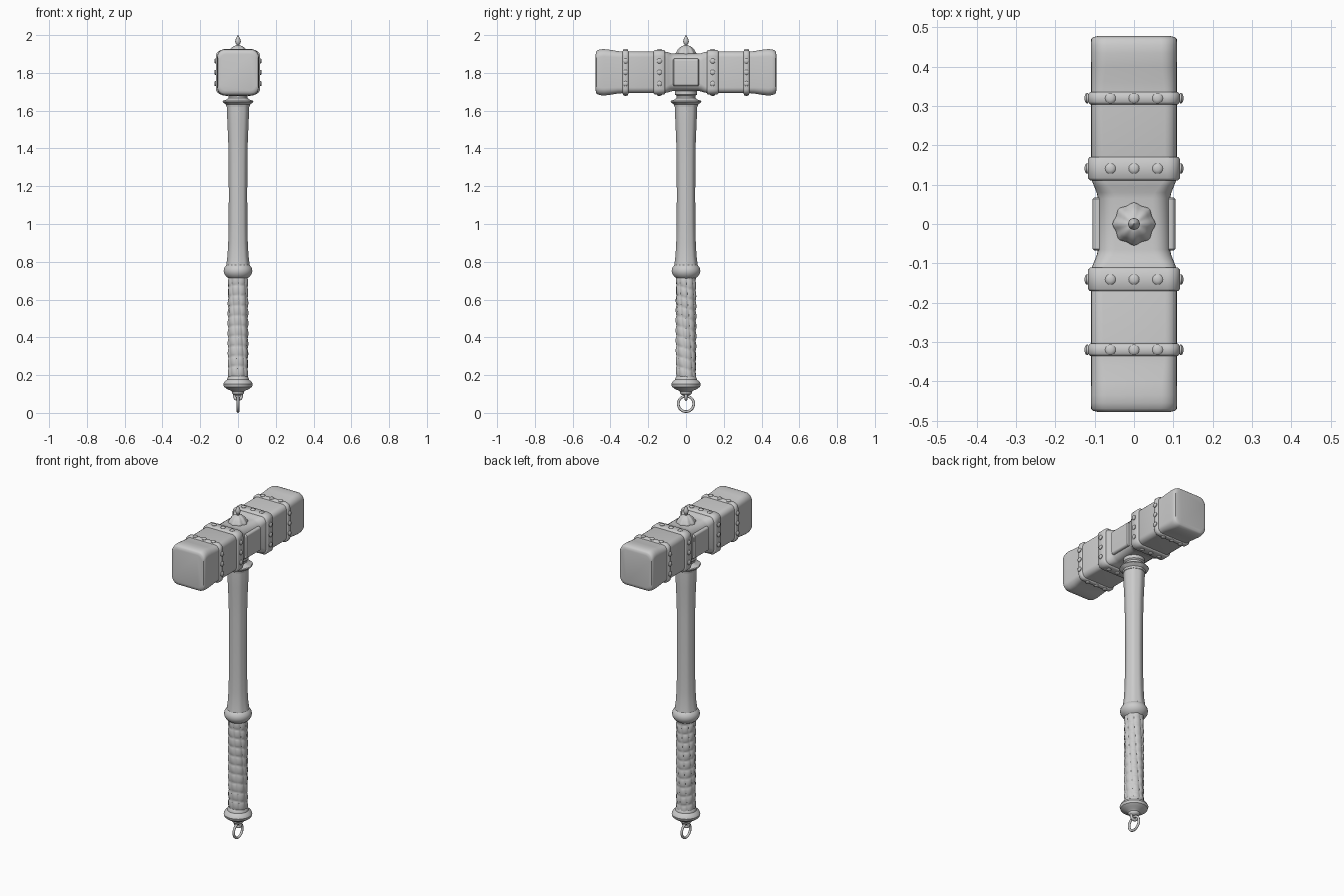
import bpy, math
from mathutils import Matrix, Vector

if "Cube" in bpy.data.objects:
    bpy.data.objects.remove(bpy.data.objects["Cube"])

ZC = 1.803  # height of the head axis


def finish(ob, angle=35):
    bpy.ops.object.select_all(action='DESELECT')
    ob.select_set(True)
    bpy.context.view_layer.objects.active = ob
    bpy.ops.object.shade_smooth_by_angle(angle=math.radians(angle))
    return ob


def loft(name, rings, angle=35, closed=False):
    n, m = len(rings[0]), len(rings)
    verts = [p for r in rings for p in r]
    faces = []
    for i in range(m if closed else m - 1):
        a, b = i * n, ((i + 1) % m) * n
        for j in range(n):
            k = (j + 1) % n
            faces.append((a + j, a + k, b + k, b + j))
    if not closed:
        faces += [tuple(range(n))[::-1], tuple(range((m - 1) * n, m * n))]
    me = bpy.data.meshes.new(name)
    me.from_pydata(verts, [], faces)
    ob = bpy.data.objects.new(name, me)
    bpy.context.collection.objects.link(ob)
    bpy.context.view_layer.objects.active = ob
    ob.select_set(True)
    # consistent outward normals
    import bmesh
    bm = bmesh.new()
    bm.from_mesh(me)
    bmesh.ops.recalc_face_normals(bm, faces=bm.faces)
    bm.to_mesh(me)
    bm.free()
    return finish(ob, angle)


def lathe(name, profile, segs=40, lobes=0.0, angle=35):
    rings = []
    for r, z in profile:
        ring = []
        for j in range(segs):
            a = 2 * math.pi * j / segs
            rr = r * (1 + lobes * math.cos(8 * a))
            ring.append((rr * math.cos(a), rr * math.sin(a), z))
        rings.append(ring)
    return loft(name, rings, angle)


def rect_ring(y, hx, hz, rad, n=6):
    pts = []
    for q, (sx, sz) in enumerate([(1, 1), (-1, 1), (-1, -1), (1, -1)]):
        for i in range(n + 1):
            a = math.pi / 2 * (q + i / n)
            pts.append((sx * (hx - rad) + rad * math.cos(a), y,
                        ZC + sz * (hz - rad) + rad * math.sin(a)))
    return pts


def block(name, sections, angle=35):
    return loft(name, [rect_ring(*s) for s in sections], angle)


def torus(name, major, minor, loc, rot):
    bpy.ops.mesh.primitive_torus_add(major_radius=major, minor_radius=minor, location=loc,
                                     rotation=rot, major_segments=40, minor_segments=10)
    bpy.context.object.name = name
    return finish(bpy.context.object, 60)


# head body: narrow waist, square arms, flared striking ends
half = [(0.065, 0.092, 0.099, 0.045), (0.08, 0.095, 0.101, 0.042), (0.095, 0.101, 0.106, 0.036),
        (0.115, 0.109, 0.110, 0.03), (0.33, 0.109, 0.110, 0.03), (0.36, 0.109, 0.112, 0.033),
        (0.40, 0.109, 0.119, 0.038), (0.435, 0.110, 0.123, 0.04), (0.455, 0.110, 0.121, 0.04),
        (0.47, 0.109, 0.116, 0.04), (0.475, 0.105, 0.111, 0.038), (0.478, 0.092, 0.097, 0.03)]
block("hammer_head", [(-y, a, b, r) for y, a, b, r in reversed(half)] + half)

# cheek block at the waist
block("waist_plate", [(-0.068, 0.100, 0.068, 0.012), (-0.064, 0.105, 0.072, 0.012),
                      (0.064, 0.105, 0.072, 0.012), (0.068, 0.100, 0.068, 0.012)])

# iron bands with rivets
for s in (-1, 1):
    for yc, w in ((0.141, 0.03), (0.32, 0.0155)):
        e = 0.006
        block(f"band_{s}_{yc}", [(s * yc - w, 0.112, 0.113, 0.03), (s * yc - w + e, 0.117, 0.118, 0.033),
                                 (s * yc + w - e, 0.117, 0.118, 0.033), (s * yc + w, 0.112, 0.113, 0.03)], 50)
        for face in range(4):
            for t in (-0.06, 0, 0.06):
                d = 0.1155 if face % 2 == 0 else 0.1165
                rivet = lathe("rivet", [(0.0135, 0), (0.0135, 0.004), (0.011, 0.007), (0.005, 0.009)], 14)
                rivet.matrix_world = (Matrix.Translation((0, s * yc, ZC))
                                      @ Matrix.Rotation(face * math.pi / 2, 4, 'Y')
                                      @ Matrix.Translation(Vector((t, 0, d))))

# fluted crown and spike finial
lathe("crown_dome", [(0.052, 1.89), (0.052, 1.906), (0.047, 1.913), (0.042, 1.922), (0.034, 1.932),
                     (0.022, 1.941), (0.012, 1.945)], 64, 0.05)
lathe("finial", [(0.011, 1.938), (0.008, 1.95), (0.012, 1.957), (0.015, 1.966), (0.012, 1.978),
                 (0.006, 1.991), (0.001, 2.0)], 20)

# socket and collar under the head
lathe("socket", [(0.058, 1.72), (0.058, 1.685), (0.05, 1.678), (0.048, 1.655), (0.05, 1.64)])
lathe("collar", [(0.048, 1.668), (0.058, 1.66), (0.078, 1.652), (0.08, 1.646), (0.07, 1.638),
                 (0.062, 1.632), (0.06, 1.62), (0.05, 1.615)], 64, 0.02)

# softly eight-sided shaft
lathe("shaft", [(0.058, 1.64), (0.058, 1.60), (0.055, 1.53), (0.051, 1.44), (0.049, 1.33), (0.048, 1.15),
                (0.049, 1.0), (0.051, 0.9), (0.055, 0.83), (0.061, 0.785), (0.064, 0.765)], 64, 0.015)
lathe("shaft_ring", [(0.055, 0.788), (0.064, 0.78), (0.073, 0.767), (0.076, 0.752), (0.073, 0.737),
                     (0.063, 0.722), (0.052, 0.714), (0.045, 0.708)])

# wrapped grip with rows of raised pads
rings, rows, steps = [], 10, 8
for i in range(rows * steps + 1):
    v, ring = i / steps, []
    for j in range(80):
        a = 2 * math.pi * j / 80
        pad = abs(math.sin(math.pi * v + 0.9 * math.sin(a))) * abs(math.sin(4 * a + 0.3 * v))
        r = 0.048 + 0.007 * pad ** 0.4
        ring.append((r * math.cos(a), r * math.sin(a), 0.18 + 0.535 * v / rows))
    rings.append(ring)
loft("grip", rings, 50)

# pommel and hanging ring
lathe("pommel", [(0.05, 0.195), (0.056, 0.186), (0.058, 0.176), (0.073, 0.164), (0.078, 0.152),
                 (0.074, 0.138), (0.058, 0.126), (0.04, 0.119), (0.032, 0.112), (0.031, 0.104),
                 (0.024, 0.096), (0.012, 0.093)])
torus("ring_lug", 0.019, 0.008, (0, 0, 0.09), (math.pi / 2, 0, 0))
torus("hanging_ring", 0.041, 0.007, (0, 0, 0.048), (0, math.pi / 2, 0))
